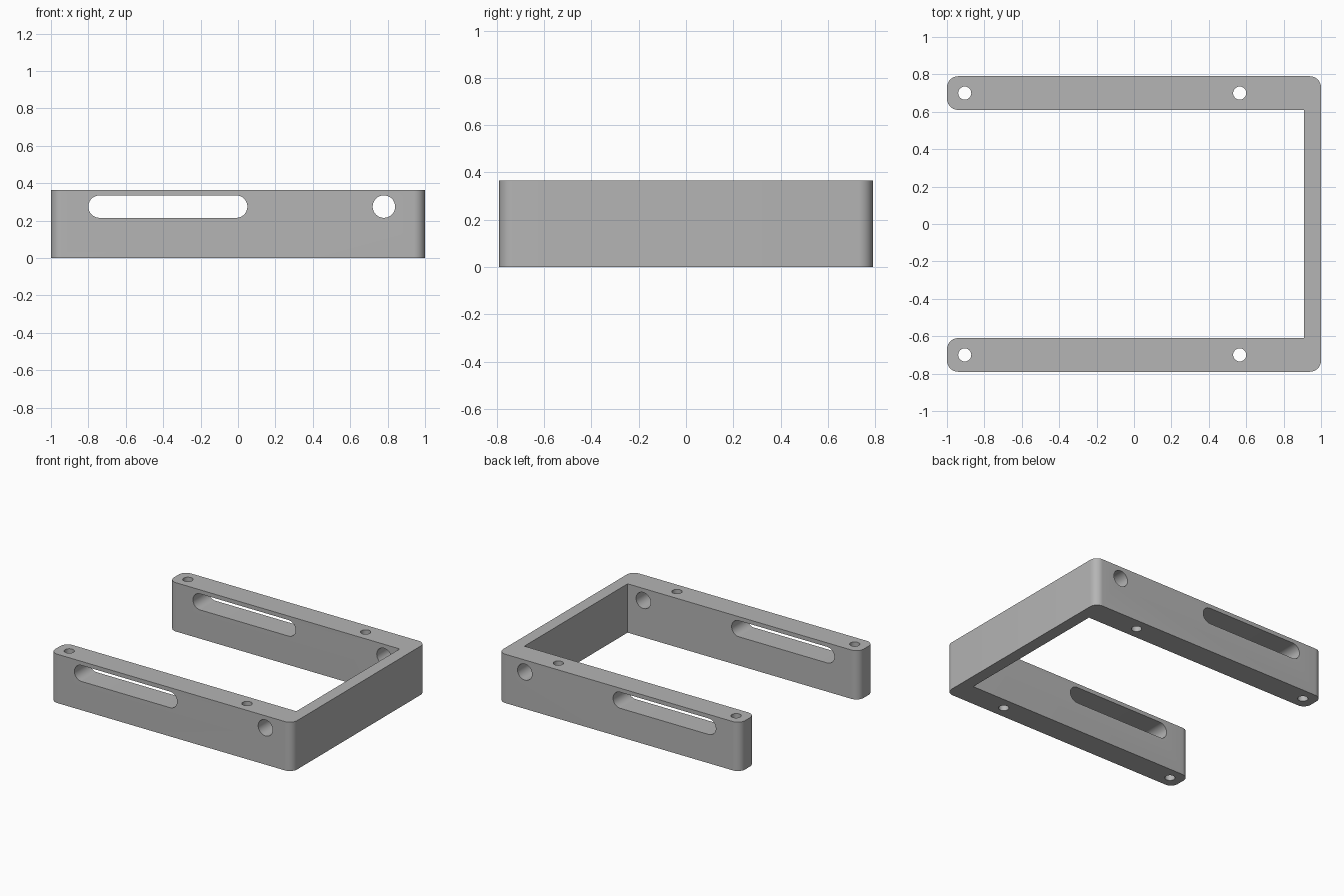
import bpy, bmesh, math
from mathutils import Vector

cube = bpy.data.objects.get("Cube")
if cube:
    bpy.data.objects.remove(cube, do_unlink=True)

HEIGHT = 0.365
OUTER_Y, INNER_Y = 0.79, 0.61
WALL_X = 0.91
CORNER = 0.06

grey = bpy.data.materials.new("plain grey")
grey.use_nodes = True
colour = (0.46, 0.46, 0.46, 1)
grey.diffuse_color = colour
grey.node_tree.nodes["Principled BSDF"].inputs["Base Color"].default_value = colour


def prism(name, points, depth):
    """Extrude a closed 3D outline along the depth vector."""
    bm = bmesh.new()
    face = bm.faces.new([bm.verts.new(p) for p in points])
    ext = bmesh.ops.extrude_face_region(bm, geom=[face])
    moved = [v for v in ext["geom"] if isinstance(v, bmesh.types.BMVert)]
    bmesh.ops.translate(bm, verts=moved, vec=depth)
    bmesh.ops.recalc_face_normals(bm, faces=bm.faces)
    mesh = bpy.data.meshes.new(name)
    bm.to_mesh(mesh)
    bm.free()
    mesh.materials.append(grey)
    obj = bpy.data.objects.new(name, mesh)
    bpy.context.scene.collection.objects.link(obj)
    return obj


def arc(cx, cy, radius, start, end, steps):
    angles = [math.radians(start + (end - start) * i / steps) for i in range(steps + 1)]
    return [(cx + radius * math.cos(a), cy + radius * math.sin(a)) for a in angles]


def capsule(x0, x1, z, radius):
    return arc(x1, z, radius, -90, 90, 24) + arc(x0, z, radius, 90, 270, 24)


# U-shaped frame outline: rounded arm ends and outer corners, sharp inner corners
c, left, right = CORNER, -1 + CORNER, 1 - CORNER
outline = (
    arc(left, -OUTER_Y + c, c, 180, 270, 10)
    + arc(right, -OUTER_Y + c, c, 270, 360, 10)
    + arc(right, OUTER_Y - c, c, 0, 90, 10)
    + arc(left, OUTER_Y - c, c, 90, 180, 10)
    + arc(left, INNER_Y + c, c, 180, 270, 10)
    + [(WALL_X, INNER_Y), (WALL_X, -INNER_Y)]
    + arc(left, -INNER_Y - c, c, 90, 180, 10)
)
frame = prism("bracket_frame", [(x, y, 0) for x, y in outline], Vector((0, 0, HEIGHT)))

# Slots and round holes through the arm sides
cutters = []
for side, y in (("front", -0.85), ("back", 0.55)):
    depth = Vector((0, 0.3, 0))
    slot = [(x, y, z) for x, z in capsule(-0.74, -0.01, 0.275, 0.06)]
    hole = [(x, y, z) for x, z in arc(0.78, 0.275, 0.06, 0, 352.5, 47)]
    cutters.append(prism(side + "_slot_cutter", slot, depth))
    cutters.append(prism(side + "_hole_cutter", hole, depth))

# Vertical screw holes through both arms
for y in (-0.7, 0.7):
    for x in (-0.905, 0.565):
        ring = [(px, py, -0.1) for px, py in arc(x, y, 0.035, 0, 348.75, 31)]
        cutters.append(prism("screw_hole_cutter", ring, Vector((0, 0, HEIGHT + 0.2))))

bpy.context.view_layer.objects.active = frame
frame.select_set(True)
for cutter in cutters:
    cutter.hide_render = True
    mod = frame.modifiers.new("cut", "BOOLEAN")
    mod.operation = "DIFFERENCE"
    mod.solver = "EXACT"
    mod.object = cutter
    bpy.ops.object.modifier_apply(modifier=mod.name)
for cutter in cutters:
    bpy.data.objects.remove(cutter, do_unlink=True)

# Smooth curved walls, crisp edges
bpy.ops.object.shade_smooth_by_angle(angle=math.radians(30))
